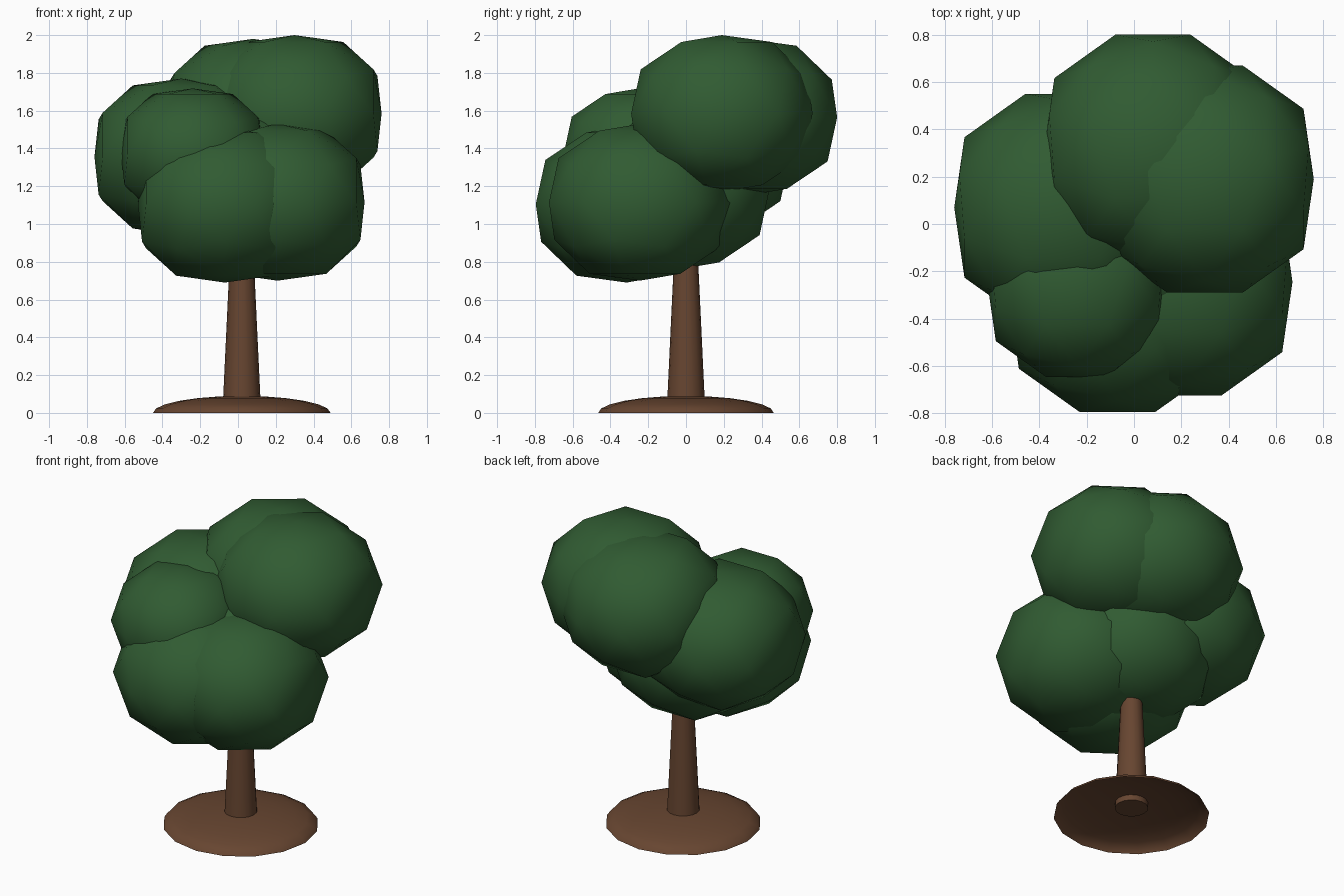
import bpy, bmesh, math
from mathutils import Matrix

cube = bpy.data.objects.get("Cube")
if cube:
    bpy.data.objects.remove(cube, do_unlink=True)


def material(name, color):
    mat = bpy.data.materials.new(name)
    mat.use_nodes = True
    mat.diffuse_color = (*color, 1)
    mat.node_tree.nodes["Principled BSDF"].inputs["Base Color"].default_value = (*color, 1)
    return mat


def finish(bm, name, mat, location, sharp_angle):
    mesh = bpy.data.meshes.new(name)
    bm.to_mesh(mesh)
    bm.free()
    mesh.materials.append(mat)
    obj = bpy.data.objects.new(name, mesh)
    obj.location = location
    bpy.context.collection.objects.link(obj)
    bpy.ops.object.select_all(action="DESELECT")
    obj.select_set(True)
    bpy.context.view_layer.objects.active = obj
    bpy.ops.object.shade_smooth_by_angle(angle=math.radians(sharp_angle))
    return obj


leaf_green = material("leaf green", (0.03, 0.105, 0.032))
bark_brown = material("bark brown", (0.135, 0.06, 0.03))


# Leaf clump: squashed low-poly ball, slightly flattened at its sides and poles
def leaf_clump(name, location, size=1.0):
    bm = bmesh.new()
    bmesh.ops.create_icosphere(bm, subdivisions=2, radius=1,
                               matrix=Matrix.Rotation(math.radians(18), 4, "Z"))
    for v in bm.verts:
        x, y, z = v.co.x * 0.515, v.co.y * 0.505, v.co.z * 0.445
        v.co = (max(-0.46, min(0.46, x)), y, max(-0.415, min(0.415, z)))
    bmesh.ops.scale(bm, vec=(size, size, size), verts=bm.verts)
    finish(bm, name, leaf_green, location, 80)


leaf_clump("leaves_top_left", (0.30, 0.19, 1.585))
leaf_clump("leaves_top_back", (0.08, 0.32, 1.565))
leaf_clump("leaves_right", (-0.30, 0.07, 1.355))
leaf_clump("leaves_front_small", (-0.24, -0.25, 1.375), 0.826)
leaf_clump("leaves_front_low_right", (-0.07, -0.315, 1.105))
leaf_clump("leaves_front_low_left", (0.21, -0.245, 1.115))
leaf_clump("leaves_center", (-0.03, -0.04, 1.175))

# Tapered trunk
bm = bmesh.new()
bmesh.ops.create_cone(bm, cap_ends=True, segments=16, radius1=0.1, radius2=0.055,
                      depth=0.95, matrix=Matrix.Translation((0, 0, 0.475)))
finish(bm, "trunk", bark_brown, (0.02, 0, 0.05), 40)

# Shallow soil mound, an open dome
bm = bmesh.new()
bmesh.ops.create_uvsphere(bm, u_segments=16, v_segments=12, radius=1)
bmesh.ops.delete(bm, geom=[v for v in bm.verts if v.co.z < -0.01], context="VERTS")
bmesh.ops.scale(bm, vec=(0.47, 0.465, 0.09), verts=bm.verts)
finish(bm, "soil_mound", bark_brown, (0.02, 0, 0), 80)
